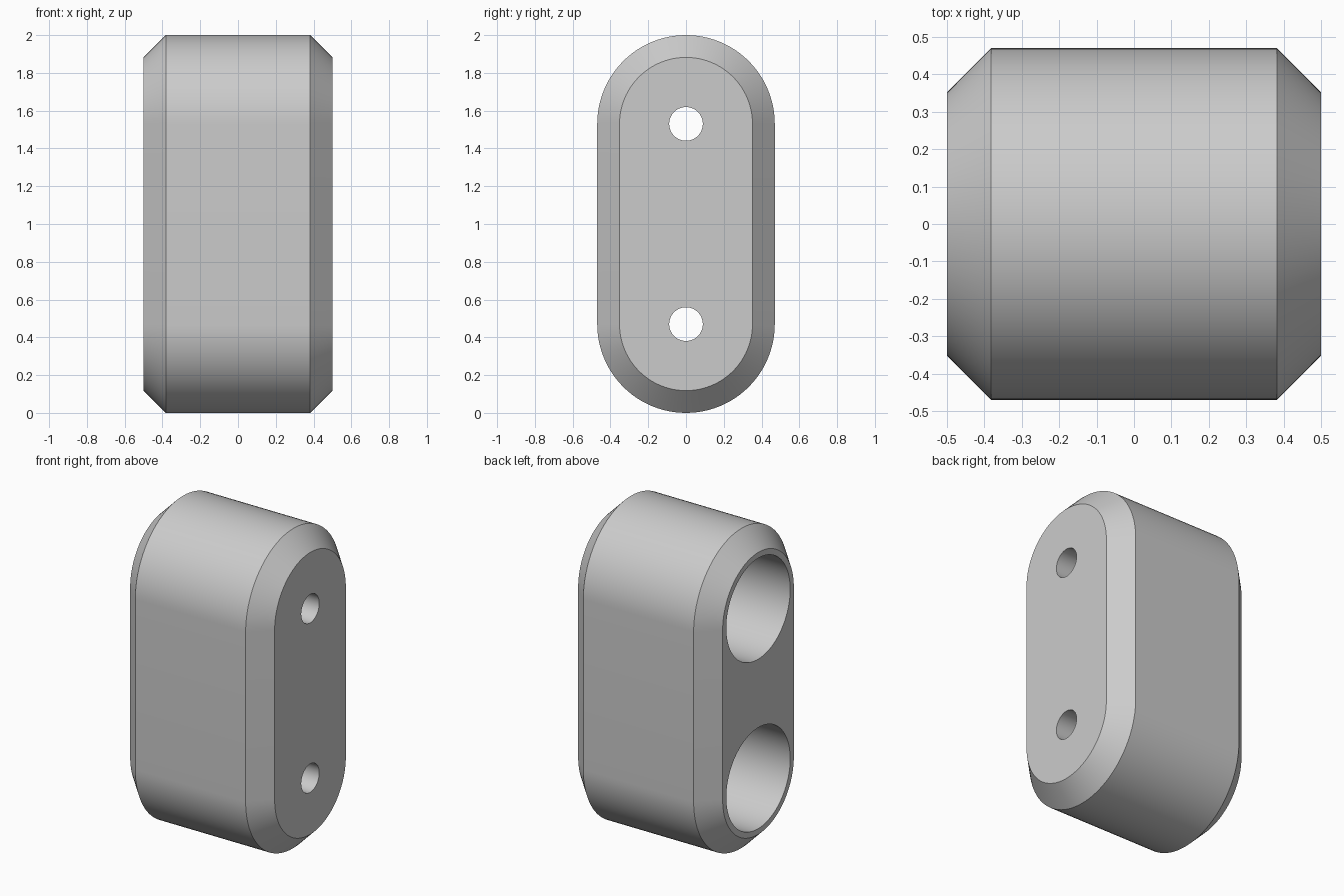
import bpy
import bmesh
import math

if "Cube" in bpy.data.objects:
    bpy.data.objects.remove(bpy.data.objects["Cube"])

RADIUS = 0.47          # outer end radius of the rounded block
CHAMFER = 0.118
HALF_WIDTH = 0.5
HOLE_Z = (RADIUS, 2 - RADIUS)
BORE_RADIUS, BOLT_RADIUS = 0.316, 0.089
FLOOR = 0.15           # wall left behind each bore
ARC_STEPS = 48

grey = bpy.data.materials.new("light grey")
grey.use_nodes = True
colour = (0.6, 0.6, 0.6, 1)
grey.diffuse_color = colour
grey.node_tree.nodes["Principled BSDF"].inputs["Base Color"].default_value = colour


def stadium(x, r):
    """Outline of an upright slot shape in the plane at x."""
    points = []
    for centre, start in ((HOLE_Z[1], 0), (HOLE_Z[0], math.pi)):
        for i in range(ARC_STEPS + 1):
            a = start + math.pi * i / ARC_STEPS
            points.append((x, r * math.cos(a), centre + r * math.sin(a)))
    return points


def circle(x, r, z):
    n = ARC_STEPS * 2
    return [(x, r * math.cos(math.tau * i / n), z + r * math.sin(math.tau * i / n))
            for i in range(n)]


def loft(name, outlines):
    """Closed solid running through a list of matching outlines."""
    bm = bmesh.new()
    rings = [[bm.verts.new(p) for p in outline] for outline in outlines]
    for a, b in zip(rings, rings[1:]):
        for i in range(len(a)):
            j = (i + 1) % len(a)
            bm.faces.new((a[i], a[j], b[j], b[i]))
    bm.faces.new(rings[0])
    bm.faces.new(rings[-1])
    bmesh.ops.recalc_face_normals(bm, faces=bm.faces)
    mesh = bpy.data.meshes.new(name)
    bm.to_mesh(mesh)
    bm.free()
    mesh.materials.append(grey)
    obj = bpy.data.objects.new(name, mesh)
    bpy.context.collection.objects.link(obj)
    return obj


# Rounded block with chamfered side faces
inner = HALF_WIDTH - CHAMFER
block = loft("block", [stadium(-HALF_WIDTH, RADIUS - CHAMFER),
                       stadium(-inner, RADIUS),
                       stadium(inner, RADIUS),
                       stadium(HALF_WIDTH, RADIUS - CHAMFER)])
bpy.context.view_layer.objects.active = block
block.select_set(True)

# Wide bores from one side, narrow bolt holes through to the other
step = HALF_WIDTH - FLOOR
for z in HOLE_Z:
    cutter = loft("hole_cutter", [circle(-0.6, BORE_RADIUS, z),
                                  circle(step, BORE_RADIUS, z),
                                  circle(step, BOLT_RADIUS, z),
                                  circle(0.6, BOLT_RADIUS, z)])
    cutter.hide_render = True
    cut = block.modifiers.new("hole", "BOOLEAN")
    cut.operation = "DIFFERENCE"
    cut.solver = "EXACT"
    cut.object = cutter
    bpy.ops.object.modifier_apply(modifier=cut.name)
    bpy.data.objects.remove(cutter)

bpy.ops.object.shade_smooth_by_angle(angle=math.radians(30))
